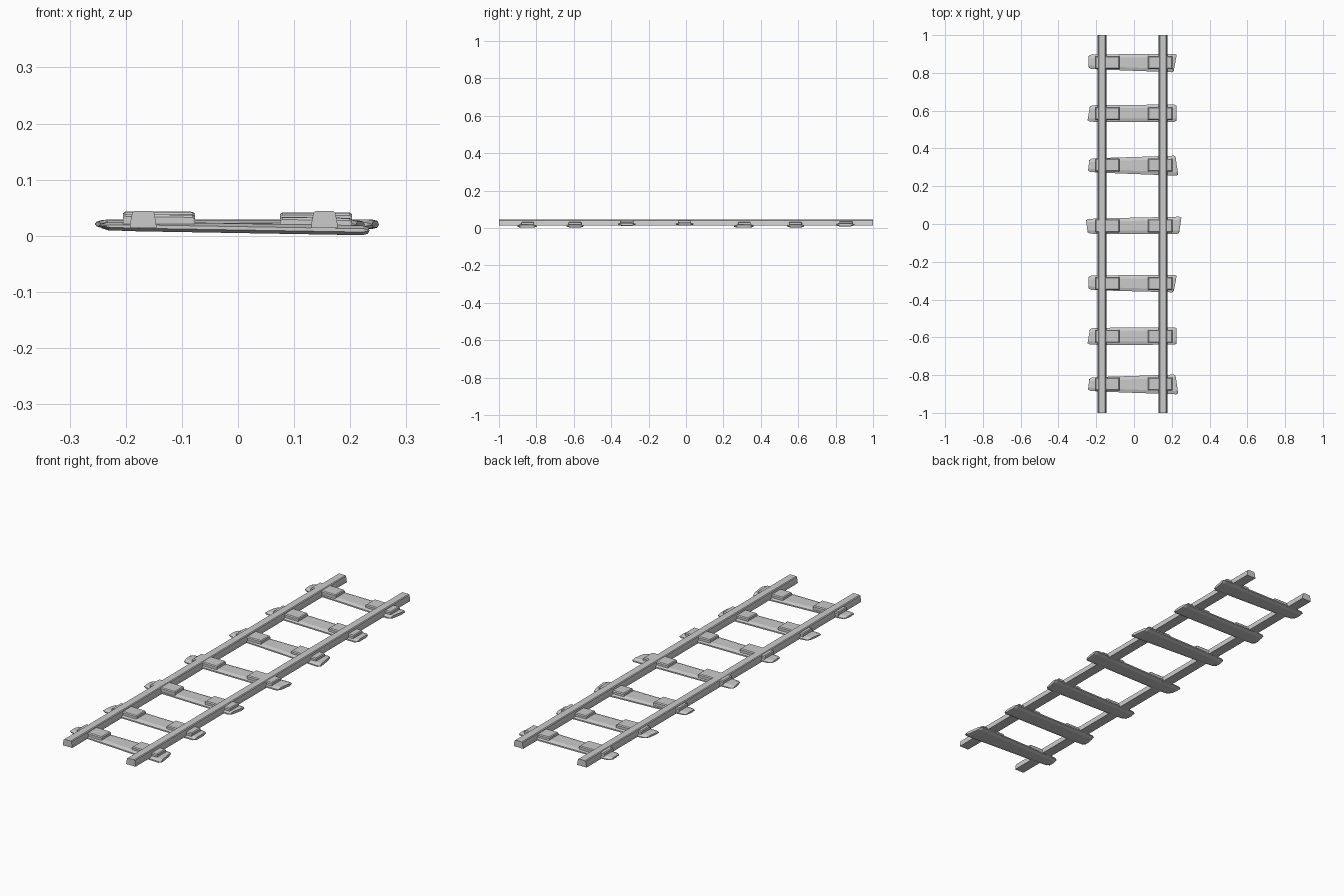
import bpy, bmesh
from mathutils import Vector

if "Cube" in bpy.data.objects:
    bpy.data.objects.remove(bpy.data.objects["Cube"])


def loft(name, rings):
    """Skin a list of equal-length rings and cap both ends."""
    bm = bmesh.new()
    loops = [[bm.verts.new(p) for p in r] for r in rings]
    n = len(loops[0])
    for a, b in zip(loops, loops[1:]):
        for i in range(n):
            j = (i + 1) % n
            bm.faces.new((a[i], a[j], b[j], b[i]))
    bm.faces.new(loops[0][::-1])
    bm.faces.new(loops[-1])
    bmesh.ops.recalc_face_normals(bm, faces=bm.faces[:])
    me = bpy.data.meshes.new(name)
    bm.to_mesh(me)
    bm.free()
    ob = bpy.data.objects.new(name, me)
    bpy.context.collection.objects.link(ob)
    return ob


def rail(name, cx):
    # tapered bar with small shoulders at the top
    prof = [(-0.024, 0.014), (-0.0225, 0.026), (-0.0195, 0.041), (-0.016, 0.044),
            (0.016, 0.044), (0.0195, 0.041), (0.0225, 0.026), (0.024, 0.014)]
    loft(name, [[(cx + x, y, z) for x, z in prof] for y in (-1, 1)])


def octagon(x, y0, y1, z0, z1, cy, cz, skew=0.0):
    """Chamfered cross-section; skew slants it in plan."""
    pts = [(y0, z0 + cz), (y0 + cy, z0), (y1 - cy, z0), (y1, z0 + cz),
           (y1, z1 - cz), (y1 - cy, z1), (y0 + cy, z1), (y0, z1 - cz)]
    mid, half = (y0 + y1) / 2, (y1 - y0) / 2
    return [Vector((x + skew * (y - mid) / half, y, z)) for y, z in pts]


def sleeper(i, yc, xl, xr, left, right, zl, zr, skew_l, skew_r):
    """left/right: (y0, y1) of each end; zl/zr: underside heights."""
    thick = 0.017

    def section(x, inset=0.0, skew=0.0):
        t = (x - xl) / (xr - xl)
        y0 = left[0] + (right[0] - left[0]) * t + inset
        y1 = left[1] + (right[1] - left[1]) * t - inset
        z = zl + (zr - zl) * t
        return octagon(x, y0, y1, z + inset * 0.5, z + thick - inset * 0.5,
                       0.017, 0.0055, skew)

    # rough-cut timber with worn ends
    loft(f"sleeper_{i}", [
        section(xl, 0.009, skew_l), section(xl + 0.012, 0.002, skew_l),
        section(xl + 0.06), section(xr - 0.06),
        section(xr - 0.01, 0.0, skew_r), section(xr, 0.005, skew_r)])

    # chair plates beneath the rails
    for side, a, b, top in (("left", -0.205, -0.077, 0.0135), ("right", 0.075, 0.203, 0.0125)):
        def z_at(x):
            return zl + (zr - zl) * (x - xl) / (xr - xl) + thick
        rings = []
        for x, h in ((a, 0.033), (a + 0.004, 0.034), (b - 0.004, 0.034), (b, 0.033)):
            drop = 0.003 if x in (a, b) else 0
            z = z_at(x)
            rings.append([(x, yc - h, z - 0.007), (x, yc + h, z - 0.007),
                          (x, yc + h, z + top - 0.004 - drop), (x, yc + h - 0.004, z + top - drop),
                          (x, yc - h + 0.004, z + top - drop), (x, yc - h, z + top - 0.004 - drop)])
        loft(f"chair_plate_{side}_{i}", rings)


rail("rail_left", -0.169)
rail("rail_right", 0.154)

# y, x ends, left y span, right y span, underside heights, end slants
sleepers = [
    (0.855, -0.24, 0.218, (0.82, 0.898), (0.803, 0.9), 0.0115, 0.008, 0.0, 0.008),
    (0.585, -0.24, 0.224, (0.54, 0.63), (0.541, 0.632), 0.009, 0.002, 0.006, 0.0),
    (0.312, -0.24, 0.227, (0.274, 0.347), (0.256, 0.362), 0.009, 0.001, 0.003, -0.007),
    (-0.01, -0.25, 0.245, (-0.053, 0.028), (-0.052, 0.039), 0.0125, 0.012, -0.005, 0.006),
    (-0.315, -0.24, 0.218, (-0.35, -0.272), (-0.362, -0.27), 0.0115, 0.011, 0.0, 0.008),
    (-0.594, -0.24, 0.224, (-0.64, -0.55), (-0.639, -0.547), 0.009, 0.002, 0.006, 0.0),
    (-0.847, -0.24, 0.227, (-0.885, -0.812), (-0.902, -0.797), 0.009, 0.001, 0.003, -0.007),
]
for i, s in enumerate(sleepers, 1):
    sleeper(i, *s)
